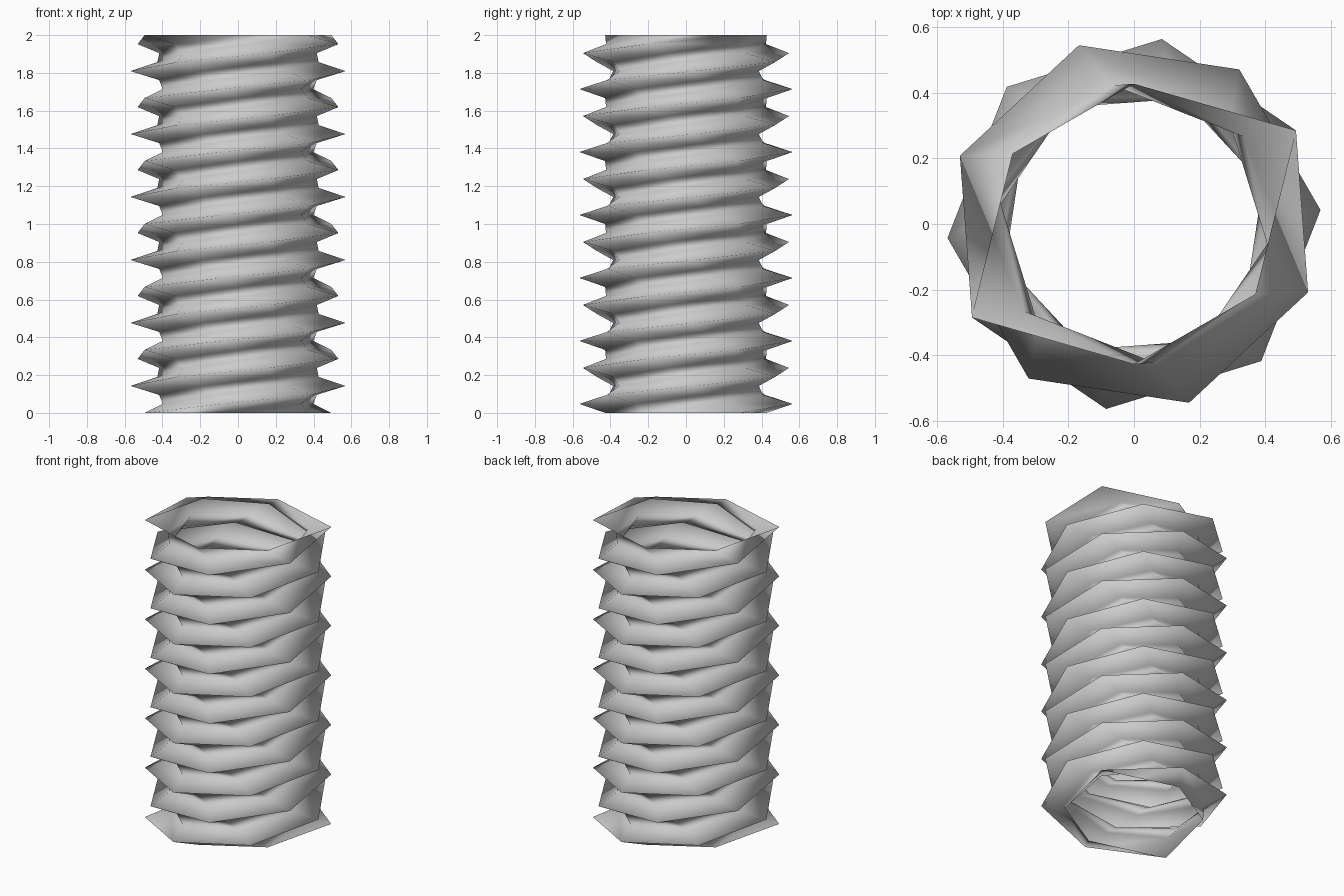
import bpy, bmesh
from math import cos, sin, radians, pi

if "Cube" in bpy.data.objects:
    bpy.data.objects.remove(bpy.data.objects["Cube"])

HEIGHT, TURNS, STEPS_PER_TURN = 2.0, 6, 7
CREST, ROOT = 0.571, 0.428
SIDES = 6
STEPS = TURNS * STEPS_PER_TURN

bm = bmesh.new()


def section(step):
    """Six-sided section with two opposite thread crests, twisted up the axis."""
    ring = []
    for i in range(SIDES):
        r = CREST if i % 3 == 0 else ROOT
        a = radians(30) + i * 2 * pi / SIDES + step * 2 * pi / STEPS_PER_TURN
        ring.append(bm.verts.new((r * cos(a), r * sin(a), HEIGHT * step / STEPS)))
    return ring


# Two-start thread: join twisted sections, splitting each quad on its short diagonal
rings = [section(s) for s in range(STEPS + 1)]
for low, high in zip(rings, rings[1:]):
    for i in range(SIDES):
        j = (i + 1) % SIDES
        bm.faces.new((low[i], low[j], high[i]))
        bm.faces.new((low[j], high[j], high[i]))

# Smooth all over, crests included
for face in bm.faces:
    face.smooth = True

mesh = bpy.data.meshes.new("threaded_sleeve")
bm.to_mesh(mesh)
bm.free()
sleeve = bpy.data.objects.new("threaded_sleeve", mesh)
bpy.context.collection.objects.link(sleeve)
